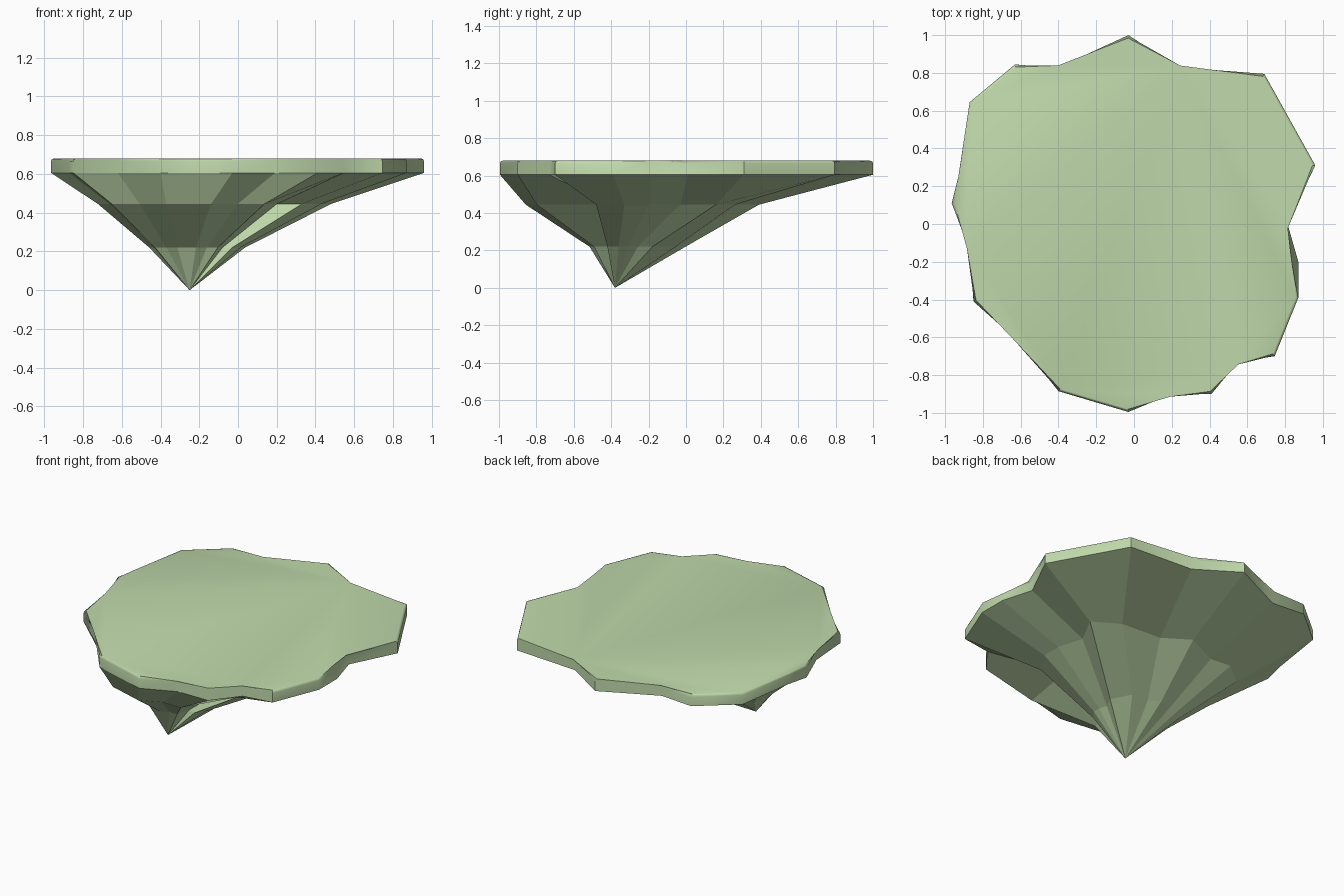
import bpy, bmesh, math

cube = bpy.data.objects.get("Cube")
if cube:
    bpy.data.objects.remove(cube, do_unlink=True)

green = bpy.data.materials.new("pale_green")
green.use_nodes = True
colour = (0.53, 0.70, 0.41, 1)
green.diffuse_color = colour
green.node_tree.nodes["Principled BSDF"].inputs["Base Color"].default_value = colour

# Irregular rim, counter-clockwise from the back
outline = [
    (-.03, 1), (-.40, .825), (-.63, .845), (-.87, .645), (-.93, .25),
    (-.965, .11), (-.87, -.13), (-.85, -.41), (-.62, -.61), (-.40, -.885),
    (-.03, -.995), (.19, -.90), (.41, -.90), (.545, -.73), (.745, -.70),
    (.87, -.39), (.87, -.20), (.81, .01), (.96, .31), (.69, .795), (.24, .825)]
rim_z, top_z = .605, .68


def ring_points(scale, centre, changes):
    """Shrunken copy of the rim, with a few points moved by hand."""
    points = [(x * scale + centre[0], y * scale + centre[1]) for x, y in outline]
    for index, point in changes.items():
        points[index] = point
    return points


def add_ring(bm, points, z):
    return [bm.verts.new((x, y, z)) for x, y in points]


def bridge(bm, lower, upper):
    for i in range(len(lower)):
        j = (i + 1) % len(lower)
        bm.faces.new((lower[i], lower[j], upper[j], upper[i]))


def finish(bm, name):
    bmesh.ops.recalc_face_normals(bm, faces=bm.faces)
    mesh = bpy.data.meshes.new(name)
    bm.to_mesh(mesh)
    bm.free()
    mesh.materials.append(green)
    obj = bpy.data.objects.new(name, mesh)
    bpy.context.collection.objects.link(obj)
    return obj


# Flat slab with a softened upper edge
bm = bmesh.new()
low = add_ring(bm, outline, rim_z)
high = add_ring(bm, ring_points(1, (0, 0), {16: (.835, -.2), 17: (.80, -.02)}), top_z)
bridge(bm, low, high)
top = bm.faces.new(high)
bmesh.ops.bevel(bm, geom=list(top.edges), offset=.014, segments=2,
                profile=.5, affect='EDGES')
slab = finish(bm, "top_slab")
bpy.ops.object.select_all(action='DESELECT')
slab.select_set(True)
bpy.context.view_layer.objects.active = slab
bpy.ops.object.shade_smooth_by_angle(angle=math.radians(55))

# Faceted rock tapering to an off-centre point
bm = bmesh.new()
rim = add_ring(bm, outline, rim_z)
middle = add_ring(bm, ring_points(.625, (-.12, -.235), {
    13: (.20, -.42), 14: (.33, -.48), 15: (.43, -.33),
    16: (.43, -.20), 17: (.38, -.03), 18: (.48, .16)}), .445)
inner = add_ring(bm, ring_points(.257, (-.21, -.26), {
    13: (-.08, -.40), 14: (-.03, -.42)}), .22)
bridge(bm, middle, rim)
bridge(bm, inner, middle)
tip = bm.verts.new((-.25, -.38, 0))
for i, vert in enumerate(inner):
    bm.faces.new((tip, inner[(i + 1) % len(inner)], vert))
finish(bm, "rock_underside")
